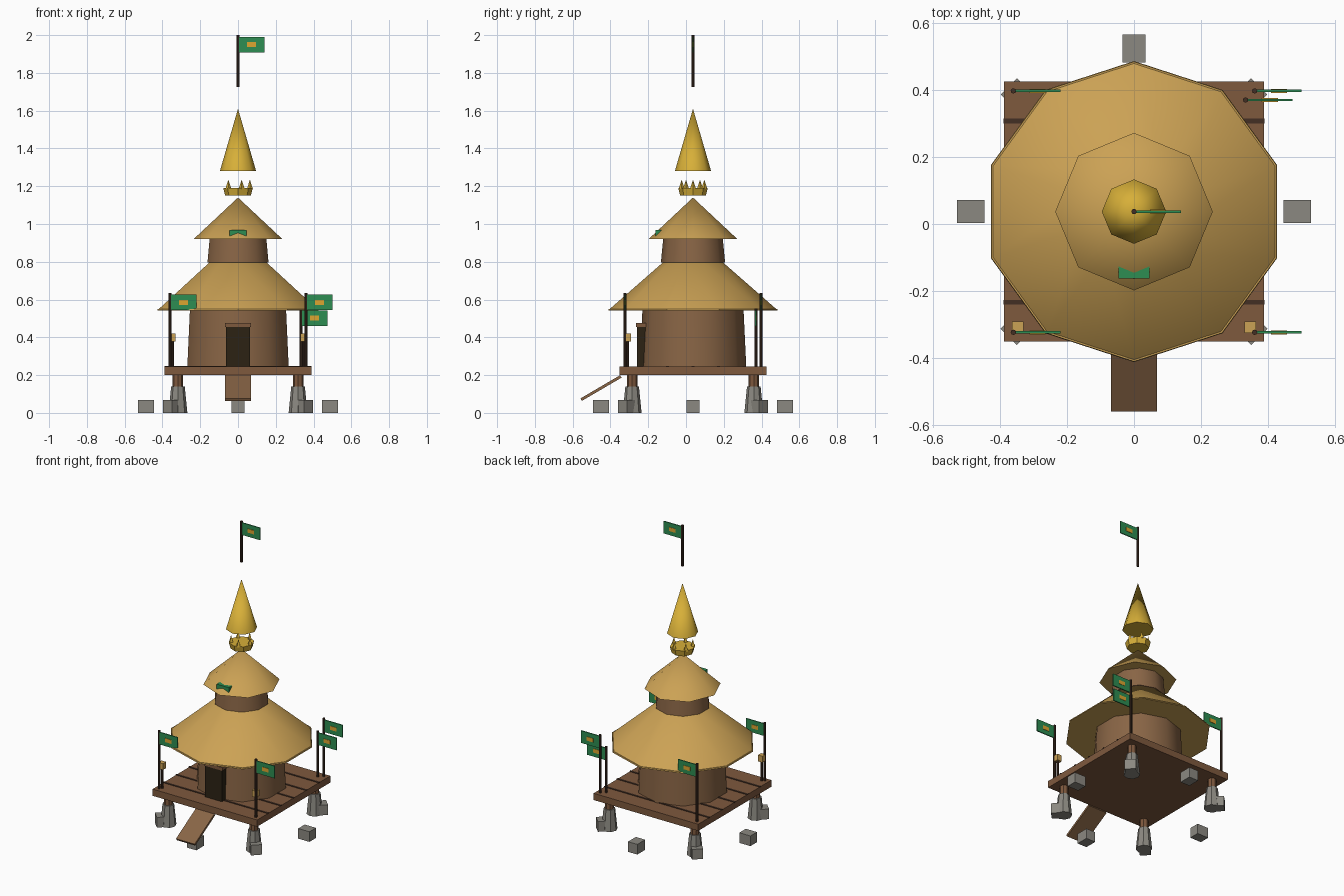
import bpy
import math
from mathutils import Vector

if "Cube" in bpy.data.objects:
    bpy.data.objects.remove(bpy.data.objects["Cube"], do_unlink=True)

CY = 0.037   # the hut stands slightly behind the origin
DECK = 0.245  # height of the deck top


def material(name, r, g, b):
    m = bpy.data.materials.new(name)
    m.use_nodes = True
    m.diffuse_color = (r, g, b, 1)
    m.node_tree.nodes["Principled BSDF"].inputs["Base Color"].default_value = (r, g, b, 1)
    return m


thatch = material("straw thatch", 0.60, 0.36, 0.09)
wall = material("wall brown", 0.25, 0.13, 0.06)
wood = material("deck wood", 0.21, 0.10, 0.048)
dark_wood = material("dark wood", 0.055, 0.028, 0.017)
door_dark = material("doorway dark", 0.025, 0.016, 0.007)
stone = material("grey stone", 0.26, 0.25, 0.22)
green = material("flag green", 0.027, 0.27, 0.085)
gold = material("gold", 0.68, 0.43, 0.04)
amber = material("emblem amber", 0.72, 0.38, 0.03)


def finish(name, mat):
    ob = bpy.context.object
    ob.name = name
    ob.data.materials.append(mat)
    return ob


def box(name, mat, centre, size, rot=(0, 0, 0)):
    bpy.ops.mesh.primitive_cube_add(size=1, location=centre, rotation=rot)
    ob = finish(name, mat)
    ob.scale = size
    return ob


def cone(name, mat, x, y, z0, z1, r0, r1, sides=8, turn=0.0, smooth=False):
    bpy.ops.mesh.primitive_cone_add(vertices=sides, radius1=r0, radius2=r1, depth=z1 - z0,
                                    location=(x, y, (z0 + z1) / 2), rotation=(0, 0, turn))
    ob = finish(name, mat)
    if smooth:
        bpy.ops.object.shade_smooth_by_angle(angle=math.radians(50))
    return ob


def flag(name, x, y, z0, z1):
    cone(name + "_pole", dark_wood, x, y, z0, z1, 0.008, 0.008)
    zc = z1 - 0.05
    box(name + "_cloth", green, (x + 0.07, y, zc), (0.14, 0.007, 0.082))
    box(name + "_emblem", amber, (x + 0.072, y, zc), (0.048, 0.012, 0.026))


# Ring of loose stones around the hut
for k in range(8):
    a = k * math.pi / 4
    box("ground_stone", stone, (0.487 * math.cos(a), CY + 0.487 * math.sin(a), 0.034),
        (0.083, 0.069, 0.068), (0, 0, a))

# Stilts on stone feet
for sx in (-1, 1):
    for sy in (-1, 1):
        x, y = sx * 0.318, CY + sy * 0.322
        cone("stilt_foot", stone, x, y, 0, 0.14, 0.05, 0.036)
        cone("stilt_post", wood, x, y, 0.13, 0.21, 0.028, 0.028)

# Deck with dark plank gaps
box("deck", wood, (0, CY, 0.222), (0.776, 0.776, DECK - 0.2))
for k in range(-2, 3):
    box("plank_gap", dark_wood, (0, CY + k * 0.135, DECK), (0.78, 0.014, 0.006))

# Entry ramp
low, high = Vector((0, -0.555, 0.07)), Vector((0, -0.345, 0.193))
run = high - low
box("ramp", wall, (low + high) / 2, (0.138, run.length, 0.015),
    (math.atan2(run.z, run.y), 0, 0))

# Walls and roofs
cone("lower_wall", wall, 0, CY, DECK, 0.56, 0.282, 0.267, 10, 0, True)
cone("lower_roof", thatch, 0, CY, 0.548, 0.80, 0.443, 0.155, 10, 0, True)
cone("lower_roof_rim", thatch, 0, CY, 0.541, 0.549, 0.449, 0.447, 10)
cone("upper_wall", wall, 0, CY, 0.795, 0.93, 0.170, 0.157, 10, 0, True)
cone("upper_roof", thatch, 0, CY, 0.92, 1.14, 0.235, 0, 8, 0, True)
box("roof_ribbon", green, (0, -0.13, 0.95), (0.092, 0.065, 0.038))

# Doorway
box("door", door_dark, (0, -0.235, 0.35), (0.126, 0.05, 0.21))
box("door_lintel", wood, (0, -0.237, 0.466), (0.136, 0.054, 0.022))

# Floating crown, spire and top flag
cone("crown_band", gold, 0, CY, 1.15, 1.19, 0.068, 0.078, 8)
for k in range(5):
    a = k * math.tau / 5
    cone("crown_spike", gold, 0.063 * math.cos(a), CY + 0.063 * math.sin(a),
         1.185, 1.235, 0.016, 0, 4)
cone("spire", gold, 0, CY, 1.28, 1.61, 0.096, 0, 8, 0, True)
flag("top_flag", 0, CY, 1.725, 2.0)

# Corner flags and one shorter flag at the back
for sx in (-1, 1):
    for sy in (-1, 1):
        flag("corner_flag", sx * 0.36, CY + sy * 0.36, DECK, 0.635)
flag("short_flag", 0.333, 0.37, DECK, 0.552)

# Lamps beside the entry
for sx in (-1, 1):
    cone("lamp_post", dark_wood, sx * 0.347, -0.308, DECK, 0.39, 0.007, 0.007)
    box("lamp", thatch, (sx * 0.347, -0.308, 0.399), (0.034, 0.034, 0.042))
